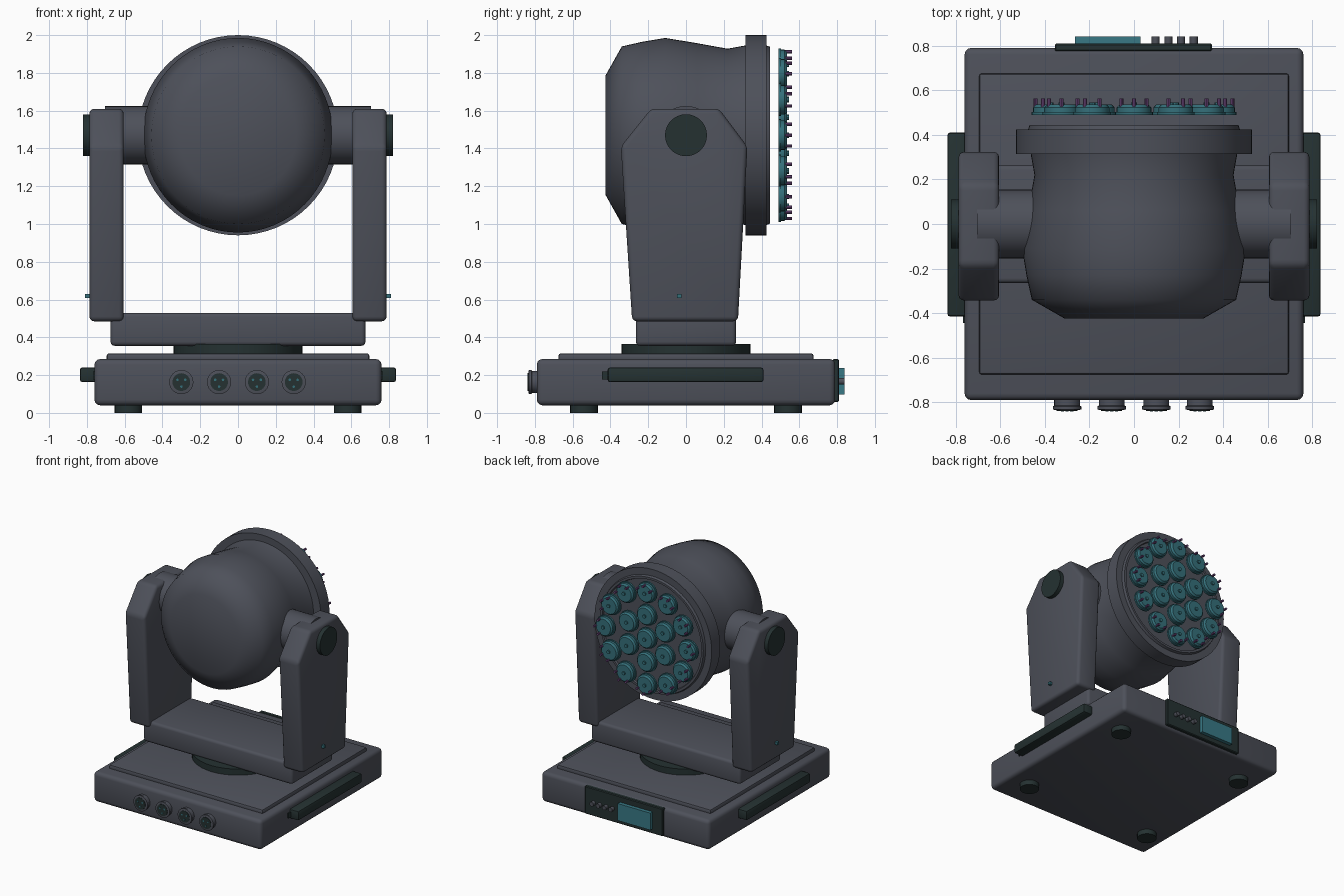
import bpy, bmesh, math
from mathutils import Matrix, Vector

if "Cube" in bpy.data.objects:
    bpy.data.objects.remove(bpy.data.objects["Cube"])


def mat(name, rgb):
    m = bpy.data.materials.new(name)
    m.diffuse_color = (*rgb, 1)
    m.use_nodes = True
    m.node_tree.nodes["Principled BSDF"].inputs["Base Color"].default_value = m.diffuse_color
    return m


GREY = mat("charcoal grey", (0.075, 0.081, 0.102))
DARK = mat("dark green black", (0.018, 0.031, 0.031))
TEAL = mat("lens teal", (0.035, 0.16, 0.195))
SCREEN = mat("screen teal", (0.04, 0.19, 0.235))
PURPLE = mat("pin purple", (0.15, 0.06, 0.2))

AXIS_Z = 1.47  # height of the tilt axis
ROT = {'X': Matrix.Rotation(math.pi / 2, 4, 'Y'),
       'Y': Matrix.Rotation(-math.pi / 2, 4, 'X'),
       'Z': Matrix.Identity(4)}


def finish(name, bm, material, bevel=0, segments=3, angle=35):
    """Bevel the sharp edges, then make a smooth-by-angle object."""
    bmesh.ops.recalc_face_normals(bm, faces=bm.faces)
    if bevel:
        edges = [e for e in bm.edges if e.calc_face_angle(0) > math.radians(20)]
        bmesh.ops.bevel(bm, geom=edges, offset=bevel, segments=segments,
                        profile=0.5, affect='EDGES', clamp_overlap=True)
    me = bpy.data.meshes.new(name)
    bm.to_mesh(me)
    bm.free()
    me.materials.append(material)
    ob = bpy.data.objects.new(name, me)
    bpy.context.collection.objects.link(ob)
    bpy.ops.object.select_all(action='DESELECT')
    ob.select_set(True)
    bpy.context.view_layer.objects.active = ob
    bpy.ops.object.shade_smooth_by_angle(angle=math.radians(angle))
    return ob


def box(name, lo, hi, material, bevel=0, segments=3):
    lo, hi = Vector(lo), Vector(hi)
    bm = bmesh.new()
    bmesh.ops.create_cube(bm, size=1)
    bmesh.ops.scale(bm, vec=hi - lo, verts=bm.verts)
    bmesh.ops.translate(bm, vec=(lo + hi) / 2, verts=bm.verts)
    return finish(name, bm, material, bevel, segments)


def lathe(name, profile, centre, axis, material, sides=32, angle=35, scale_x=1):
    """Spin (distance, radius) points round an axis through centre."""
    bm = bmesh.new()
    rings = []
    for d, r in profile:
        rings.append([bm.verts.new((r * math.cos(math.tau * i / sides),
                                    r * math.sin(math.tau * i / sides), d))
                      for i in range(sides)])
    for a, b in zip(rings, rings[1:]):
        for i in range(sides):
            j = (i + 1) % sides
            bm.faces.new((a[i], a[j], b[j], b[i]))
    bm.faces.new(rings[0])
    bm.faces.new(rings[-1])
    bmesh.ops.transform(bm, matrix=ROT[axis], verts=bm.verts)
    bmesh.ops.scale(bm, vec=(scale_x, 1, 1), verts=bm.verts)
    bmesh.ops.translate(bm, vec=centre, verts=bm.verts)
    return finish(name, bm, material, angle=angle)


def rod(name, centre, axis, start, end, r, material, sides=32):
    return lathe(name, [(start, r), (end, r)], centre, axis, material, sides)


# Base housing, raised top plate and feet
box("base", (-0.76, -0.79, 0.04), (0.76, 0.79, 0.285), GREY, 0.03)
box("base_top_plate", (-0.695, -0.675, 0.27), (0.695, 0.675, 0.315), GREY, 0.012, 2)
for x in (-0.58, 0.58):
    for y in (-0.54, 0.54):
        rod("foot", (x, y, 0), 'Z', 0, 0.06, 0.073, DARK, 24)

# Pan bearing and yoke crossbar
rod("pan_bearing", (0, 0, 0), 'Z', 0.3, 0.365, 0.342, DARK, 40)
box("yoke_crossbar", (-0.675, -0.265, 0.355), (0.675, 0.265, 0.53), GREY, 0.022)

# Yoke arms, tilt knobs, side handles and indicator lights
ARM = [(-0.285, 0.485), (0.275, 0.485), (0.325, 1.41), (0.175, 1.61),
       (-0.185, 1.61), (-0.345, 1.41)]
for s in (-1, 1):
    bm = bmesh.new()
    inner = [bm.verts.new((s * 0.605, y, z)) for y, z in ARM]
    outer = [bm.verts.new((s * 0.787, y, z)) for y, z in ARM]
    bm.faces.new(inner)
    bm.faces.new(outer)
    for i in range(len(ARM)):
        j = (i + 1) % len(ARM)
        bm.faces.new((inner[i], inner[j], outer[j], outer[i]))
    finish("yoke_arm", bm, GREY, 0.025)

    lo, hi = sorted((s * 0.77, s * 0.82))
    rod("tilt_knob", (0, 0, AXIS_Z), 'X', lo, hi, 0.111, DARK)
    lo, hi = sorted((s * 0.74, s * 0.837))
    box("side_handle", (lo, -0.415, 0.163), (hi, 0.41, 0.24), DARK, 0.012, 2)
    lo, hi = sorted((s * 0.74, s * 0.768))
    box("handle_clip", (lo, -0.445, 0.178), (hi, -0.41, 0.22), DARK)
    lo, hi = sorted((s * 0.78, s * 0.81))
    box("arm_light", (lo, -0.047, 0.608), (hi, -0.025, 0.63), TEAL)

# Tilt axle
rod("tilt_axle", (0, 0, AXIS_Z), 'X', -0.705, 0.705, 0.155, GREY)

# Head shell, front collar and recessed face
lathe("head_shell", [(-0.425, 0.318), (-0.34, 0.47), (-0.23, 0.495), (-0.11, 0.515),
                     (0.06, 0.487), (0.22, 0.458), (0.33, 0.478)],
      (0, 0, AXIS_Z), 'Y', GREY, 64, 65, 0.975)
lathe("head_collar", [(0.315, 0.45), (0.315, 0.53), (0.425, 0.53), (0.425, 0.475),
                      (0.445, 0.468), (0.445, 0.45), (0.43, 0.445)],
      (0, 0, AXIS_Z), 'Y', GREY, 64)


# Lens cluster: one in the middle, six around it, twelve outside
def lens(x, z, outward=None):
    c = (x, 0, z)
    lathe("lens", [(0.49, 0.085), (0.503, 0.085), (0.503, 0.078), (0.522, 0.078),
                   (0.535, 0.066)], c, 'Y', TEAL, 24)
    rod("lens_nub", c, 'Y', 0.53, 0.545, 0.014, TEAL, 8)
    if outward is not None:
        for turn in (-60, 0, 60):
            a = outward + math.radians(turn)
            p = (x + 0.066 * math.cos(a), 0, z + 0.066 * math.sin(a))
            rod("lens_pin", p, 'Y', 0.51, 0.562, 0.009, PURPLE, 8)


lens(0, AXIS_Z)
for count, radius in ((6, 0.19), (12, 0.375)):
    for i in range(count):
        a = math.pi / 2 + math.tau * i / count
        lens(radius * math.cos(a), AXIS_Z + radius * math.sin(a),
             a if count == 12 else None)

# Front sockets with three pins each
for x in (-0.3, -0.1, 0.1, 0.295):
    c = (x, 0, 0.163)
    lathe("socket_ring", [(-0.78, 0.058), (-0.815, 0.058), (-0.818, 0.064),
                          (-0.832, 0.064), (-0.835, 0.05)], c, 'Y', GREY, 24)
    rod("socket_face", c, 'Y', -0.838, -0.83, 0.047, DARK, 24)
    for k in range(3):
        a = math.pi / 2 + math.tau * k / 3 + math.pi
        p = (x + 0.024 * math.cos(a), 0, 0.163 + 0.024 * math.sin(a))
        rod("socket_pin", p, 'Y', -0.84, -0.83, 0.007, TEAL, 8)

# Rear control panel with screen and buttons
box("control_panel", (-0.355, 0.775, 0.058), (0.35, 0.81, 0.285), DARK, 0.006, 1)
box("screen", (-0.265, 0.8, 0.098), (0.03, 0.84, 0.237), SCREEN)
for i in range(4):
    rod("panel_button", (0.097 + 0.057 * i, 0, 0.167), 'Y', 0.8, 0.84, 0.018, GREY, 12)
